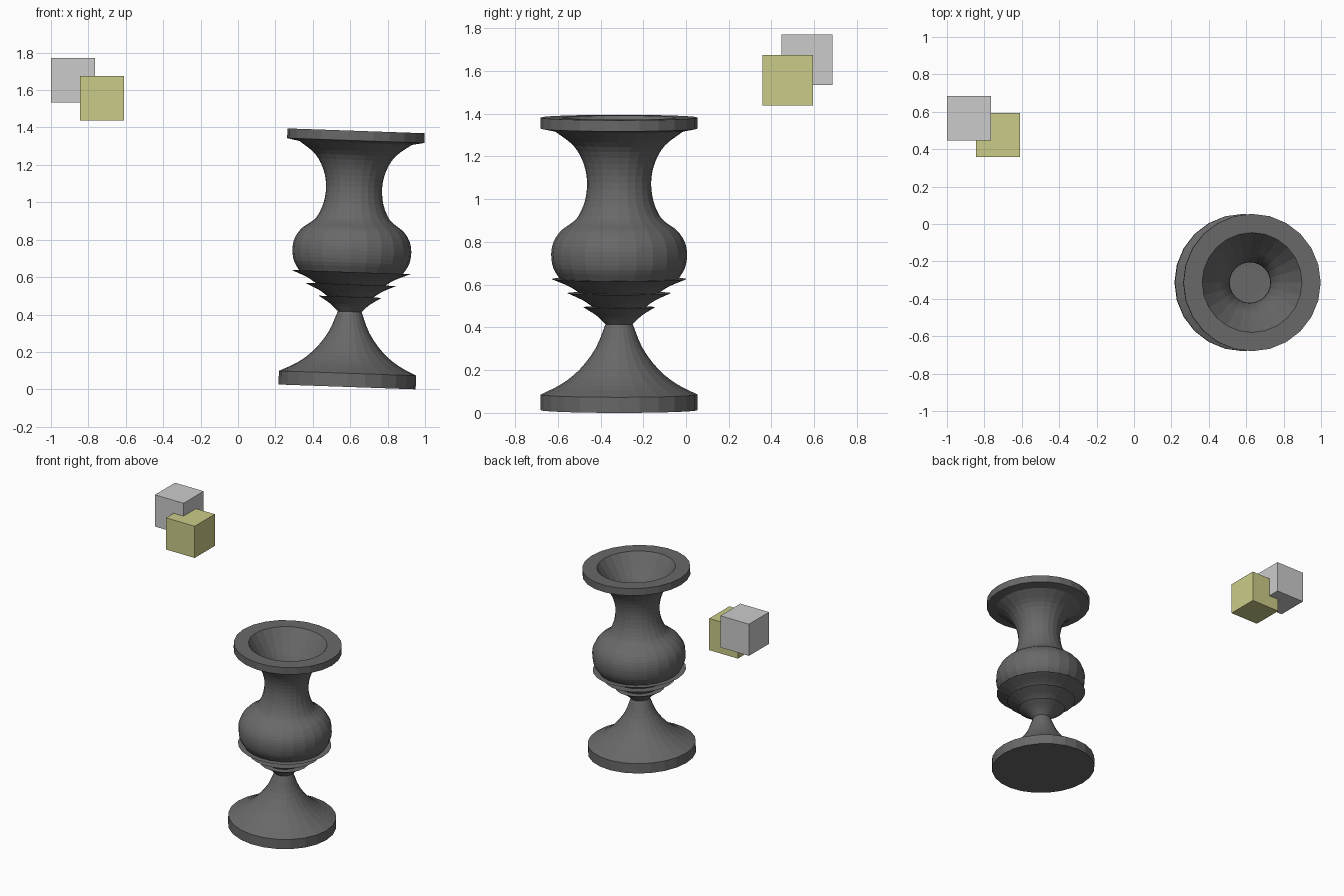
import bpy, bmesh
from mathutils import Vector, Matrix

cube = bpy.data.objects.get("Cube")
if cube:
    bpy.data.objects.remove(cube, do_unlink=True)

SIDES = 24
TILT = 0.0353
FOOT = Vector((0.583, -0.313, 0.013))


def material(name, rgb):
    mat = bpy.data.materials.new(name)
    mat.use_nodes = True
    mat.diffuse_color = (*rgb, 1)
    mat.node_tree.nodes["Principled BSDF"].inputs["Base Color"].default_value = (*rgb, 1)
    return mat


def add_object(name, bm, mat):
    mesh = bpy.data.meshes.new(name)
    bm.to_mesh(mesh)
    bm.free()
    mesh.materials.append(mat)
    obj = bpy.data.objects.new(name, mesh)
    bpy.context.collection.objects.link(obj)
    return obj


def curve(points, steps=3):
    """Smooth path through (radius, height) points."""
    p = [Vector(q) for q in points]
    p = [2 * p[0] - p[1]] + p + [2 * p[-1] - p[-2]]
    out = []
    for a, b, c, d in zip(p, p[1:], p[2:], p[3:]):
        for i in range(steps):
            t = i / steps
            out.append(0.5 * (2 * b + (c - a) * t + (2 * a - 5 * b + 4 * c - d) * t * t
                              + (3 * b - a - 3 * c + d) * t ** 3))
    return [(max(q.x, 0), q.y) for q in out] + [points[-1]]


def lathe(name, profile, mat):
    """Turn a profile around the leaning vase axis."""
    bm = bmesh.new()
    verts = [bm.verts.new((r, 0, z)) for r, z in profile]
    edges = [bm.edges.new(pair) for pair in zip(verts, verts[1:])]
    bmesh.ops.spin(bm, geom=verts + edges, axis=(0, 0, 1), cent=(0, 0, 0),
                   angle=6.2831853, steps=SIDES)
    bmesh.ops.remove_doubles(bm, verts=bm.verts, dist=0.0005)
    bmesh.ops.recalc_face_normals(bm, faces=bm.faces)
    obj = add_object(name, bm, mat)
    obj.location = FOOT
    obj.rotation_euler = (0, TILT, 0)
    return obj


def block(name, centre, mat):
    bm = bmesh.new()
    bmesh.ops.create_cube(bm, size=0.237, matrix=Matrix.Translation(centre))
    return add_object(name, bm, mat)


dark = material("dark grey", (0.14, 0.14, 0.14))
grey = material("light grey", (0.6, 0.6, 0.6))
yellow = material("dull yellow", (0.6, 0.6, 0.25))

# Foot: round plinth with a concave stem
stem = curve([(0.367, 0.073), (0.27, 0.122), (0.185, 0.19), (0.11, 0.29), (0.063, 0.404)])
lathe("foot", [(0, 0), (0.367, 0)] + stem + [(0, 0.404)], dark)

# Three stacked flares with sharp lips
flares = [("lower_flare", 0.063, 0.402, 0.168, 0.482),
          ("middle_flare", 0.12, 0.48, 0.243, 0.548),
          ("upper_flare", 0.18, 0.545, 0.317, 0.614)]
for name, r0, z0, r1, z1 in flares:
    side = curve([(r0, z0), (r0 + 0.4 * (r1 - r0), z0 + 0.5 * (z1 - z0)), (r1, z1)])
    lathe(name, [(0, z0)] + side + [(0, z1 + 0.003)], dark)

# Bowl: bulb, narrow neck, flared rim and hollow inside
outside = curve([(0.275, 0.61), (0.308, 0.665), (0.318, 0.73), (0.306, 0.79), (0.27, 0.842),
                 (0.22, 0.878), (0.19, 0.91), (0.16, 0.98), (0.15, 1.07), (0.168, 1.16),
                 (0.215, 1.24), (0.3, 1.305)])
inside = curve([(0.267, 1.37), (0.2, 1.27), (0.14, 1.18), (0.11, 1.08), (0.12, 0.98),
                (0.18, 0.87), (0.25, 0.81), (0.28, 0.73), (0.25, 0.65), (0.13, 0.62), (0, 0.617)])
rim = [(0.367, 1.318), (0.367, 1.37)]
lathe("bowl", [(0, 0.61)] + outside + rim + inside, dark)

# Two floating blocks
block("grey_block", (-0.882, 0.566, 1.652), grey)
block("yellow_block", (-0.727, 0.476, 1.556), yellow)
